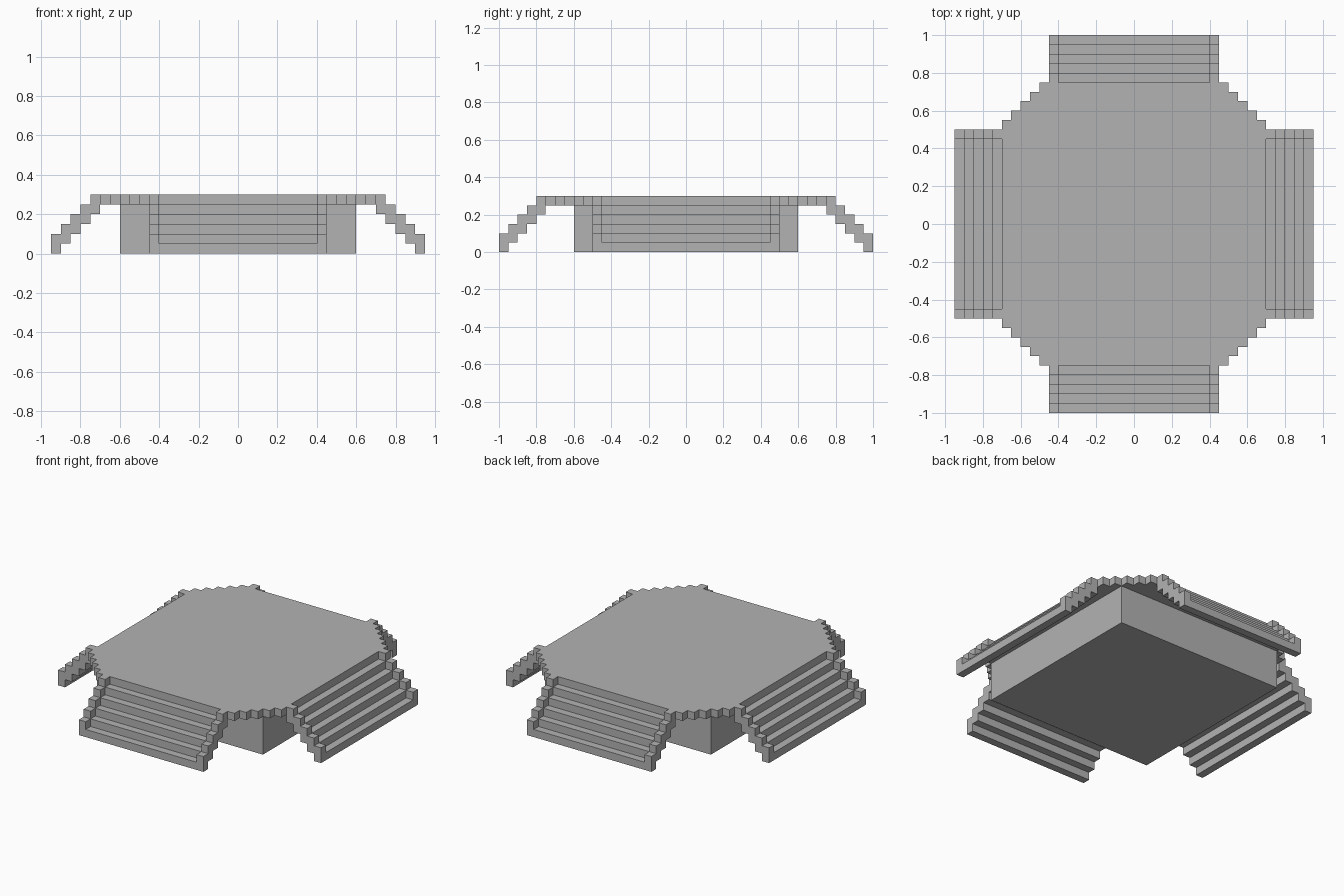
import bpy
from math import radians
from mathutils import Matrix, Vector

cube = bpy.data.objects.get("Cube")
if cube:
    bpy.data.objects.remove(cube, do_unlink=True)

UNIT = 0.05    # one block
STEPS = 5
DECK_TOP = 0.3

stone = bpy.data.materials.new("grey stone")
stone.use_nodes = True
grey = (0.45, 0.45, 0.45, 1)
stone.diffuse_color = grey
stone.node_tree.nodes["Principled BSDF"].inputs["Base Color"].default_value = grey


def extrude(profile, along):
    """Closed prism: profile points (3D, counter-clockwise seen from the far end) pushed along a vector."""
    n = len(profile)
    verts = [Vector(p) for p in profile]
    verts += [v + Vector(along) for v in verts]
    faces = [tuple(reversed(range(n))), tuple(range(n, 2 * n))]
    faces += [(i, (i + 1) % n, (i + 1) % n + n, i + n) for i in range(n)]
    return verts, faces


def make(name, solids, matrix=Matrix()):
    """Join several solids into one object."""
    verts, faces = [], []
    for v, f in solids:
        faces += [tuple(i + len(verts) for i in face) for face in f]
        verts += [matrix @ p for p in v]
    mesh = bpy.data.meshes.new(name)
    mesh.from_pydata(verts, [], faces)
    mesh.materials.append(stone)
    obj = bpy.data.objects.new(name, mesh)
    bpy.context.collection.objects.link(obj)


# Square base block under the deck
h = 0.6
square = [(-h, -h, 0), (h, -h, 0), (h, h, 0), (-h, h, 0)]
make("base", [extrude(square, (0, 0, DECK_TOP - UNIT))])

# Deck slab with stepped corners: one corner outline, mirrored round
corner = [(0.7, 0.5)]
for i in range(STEPS):
    x, y = 0.7 - i * UNIT, 0.55 + i * UNIT
    corner += [(x, y), (x - UNIT, y)]
left = corner + [(-x, y) for x, y in reversed(corner)]
outline = left + [(-x, -y) for x, y in left]
make("deck", [extrude([(x, y, DECK_TOP - UNIT) for x, y in outline], (0, 0, UNIT))])


def stair(name, start, half_width, angle):
    """Flight running out along +x from start, then turned to its side."""
    # Zigzag side rail, two blocks high in every column
    upper, lower = [], []
    for i in range(STEPS):
        x0, x1 = start + i * UNIT, start + (i + 1) * UNIT
        top = DECK_TOP - i * UNIT
        upper += [(x0, top), (x1, top)]
        lower += [(x0, top - 2 * UNIT), (x1, top - 2 * UNIT)]
    zigzag = upper + lower[::-1]
    solids = [extrude([(x, y, z) for x, z in zigzag], (0, UNIT, 0))
              for y in (-half_width, half_width - UNIT)]
    # Treads one block below the rail tops
    inner = half_width - UNIT
    for i in range(STEPS):
        x0, x1 = start + i * UNIT, start + (i + 1) * UNIT
        z1 = DECK_TOP - (i + 1) * UNIT
        z0 = z1 - UNIT
        tread = [(x0, z1), (x1, z1), (x1, z0), (x0, z0)]
        solids.append(extrude([(x, -inner, z) for x, z in tread], (0, 2 * inner, 0)))
    make(name, solids, Matrix.Rotation(radians(angle), 4, "Z"))


stair("left_stair", 0.7, 0.5, 0)
stair("back_stair", 0.75, 0.45, 90)
stair("right_stair", 0.7, 0.5, 180)
stair("front_stair", 0.75, 0.45, 270)
